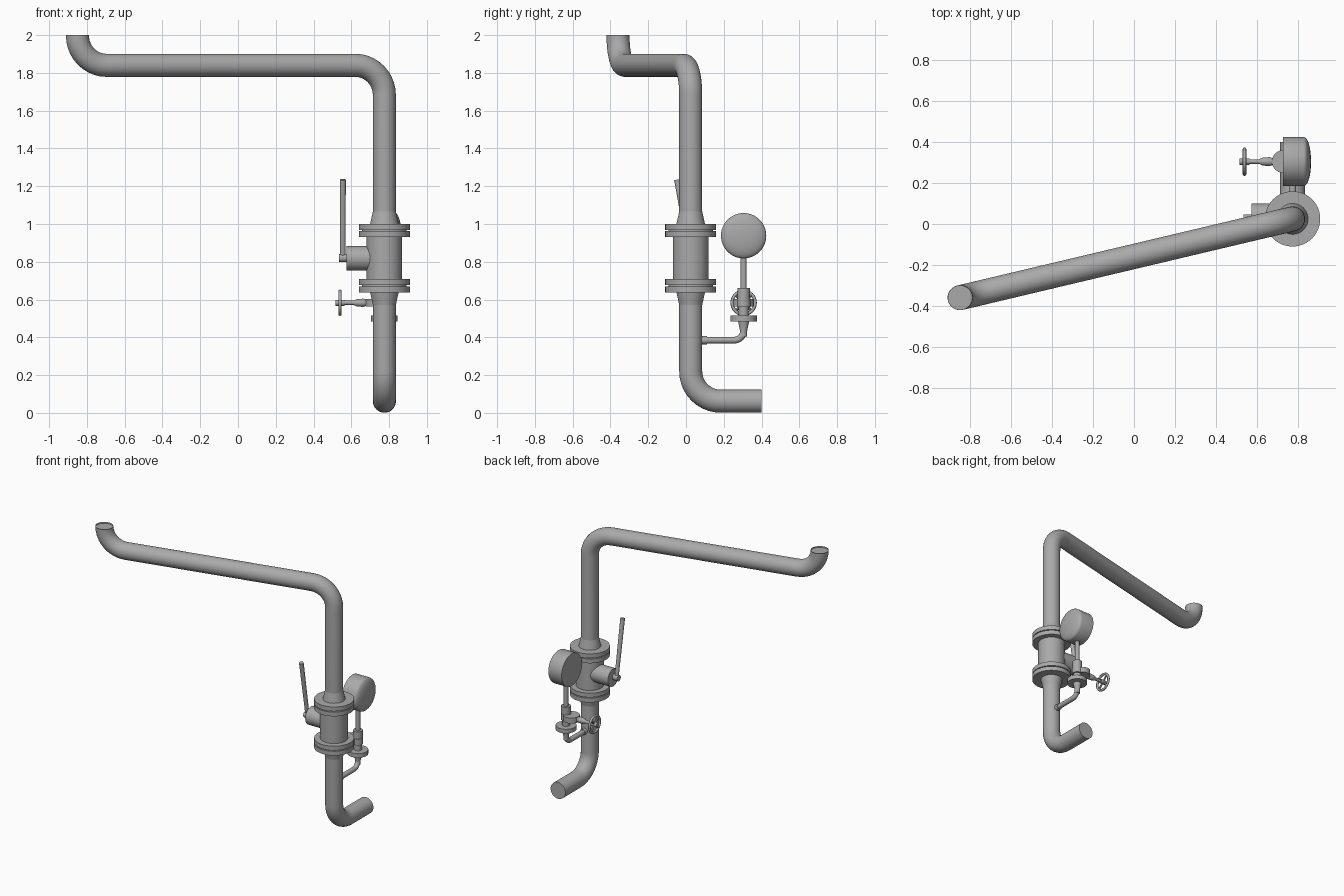
import bpy, bmesh, math
from mathutils import Vector

cube = bpy.data.objects.get("Cube")
if cube:
    bpy.data.objects.remove(cube, do_unlink=True)

steel = bpy.data.materials.new("grey_steel")
steel.use_nodes = True
GREY = (0.4, 0.4, 0.4, 1)
steel.diffuse_color = GREY
steel.node_tree.nodes["Principled BSDF"].inputs["Base Color"].default_value = GREY

UP, SIDE = Vector((0, 0, 1)), Vector((-1, 0, 0))
PX, PY = 0.775, 0.025        # riser axis
GY = 0.305                   # gauge axis


def finish(name, bm, angle=35):
    bmesh.ops.recalc_face_normals(bm, faces=bm.faces)
    me = bpy.data.meshes.new(name)
    bm.to_mesh(me)
    bm.free()
    me.materials.append(steel)
    ob = bpy.data.objects.new(name, me)
    bpy.context.collection.objects.link(ob)
    bpy.ops.object.select_all(action='DESELECT')
    ob.select_set(True)
    bpy.context.view_layer.objects.active = ob
    bpy.ops.object.shade_smooth_by_angle(angle=math.radians(angle))
    return ob


def tube(bm, rings, sides):
    """Skin (centre, axis, radius) rings and cap both ends."""
    loops, ref = [], None
    for centre, axis, r in rings:
        axis = axis.normalized()
        if ref is None:
            ref = axis.orthogonal()
        ref = (ref - axis * ref.dot(axis)).normalized()
        other = axis.cross(ref)
        steps = [2 * math.pi * i / sides for i in range(sides)]
        loops.append([bm.verts.new(centre + r * (ref * math.cos(a) + other * math.sin(a)))
                      for a in steps])
    for a, b in zip(loops, loops[1:]):
        for i in range(sides):
            j = (i + 1) % sides
            bm.faces.new((a[i], a[j], b[j], b[i]))
    return bm.faces.new(loops[0]), bm.faces.new(loops[-1])


def lathe(name, origin, axis, profile, sides=40):
    """Turn (distance along axis, radius) pairs into a solid."""
    bm = bmesh.new()
    tube(bm, [(Vector(origin) + axis * d, axis, r) for d, r in profile], sides)
    return finish(name, bm)


def pipe(name, corners, radius, bend, sides=32, bore=None, steps=10):
    """Round pipe through corner points, with circular elbows."""
    pts = [Vector(c) for c in corners]
    rings = [(pts[0], pts[1] - pts[0], radius)]
    for p, q, s in zip(pts, pts[1:], pts[2:]):
        u, v = (q - p).normalized(), (s - q).normalized()
        turn = u.angle(v)
        start = q - u * bend * math.tan(turn / 2)
        n = (v - u * u.dot(v)).normalized()
        for i in range(steps + 1):
            t = turn * i / steps
            rings.append((start + bend * (u * math.sin(t) + n * (1 - math.cos(t))),
                          u * math.cos(t) + n * math.sin(t), radius))
    rings.append((pts[-1], pts[-1] - pts[-2], radius))
    bm = bmesh.new()
    end = tube(bm, rings, sides)[1]
    if bore:                 # open mouth with a shallow bore
        bmesh.ops.inset_individual(bm, faces=[end], thickness=radius - bore)
        bmesh.ops.inset_individual(bm, faces=[end], thickness=0.001, depth=-0.01)
    bmesh.ops.remove_doubles(bm, verts=bm.verts, dist=0.0002)
    return finish(name, bm)


# Main pipe run
pipe("main_pipe", [(PX, 0.4, 0.062), (PX, PY, 0.062), (PX, PY, 1.84),
                   (-0.85, -0.36, 1.84), (-0.85, -0.36, 2.0)], 0.061, 0.158, bore=0.03)

# Ball valve body and the flange pairs above and below it
lathe("valve_body", (PX, PY, 0), UP, [(0.69, 0.094), (0.95, 0.094)])
for label, z in (("lower", 0.638), ("upper", 0.93)):
    for i, part in enumerate(("bottom", "top")):
        lathe(f"{label}_flange_{part}", (PX, PY, z + i * 0.038), UP,
              [(0, 0.135), (0.032, 0.135)], 48)
    lathe(f"{label}_gasket", (PX, PY, z + 0.03), UP, [(0, 0.118), (0.01, 0.118)])
for label, z, axis in (("lower", 0.64, -UP), ("upper", 0.998, UP)):
    lathe(f"{label}_weld_neck", (PX, PY, z), axis, [(0, 0.076), (0.07, 0.0605)])

# Valve bonnet and lever
lathe("valve_bonnet", (PX, PY + 0.01, 0.818), SIDE, [(0.05, 0.065), (0.2, 0.065)])
lathe("lever_hub", (PX, PY, 0.82), SIDE, [(0.19, 0.022), (0.24, 0.022)], 24)
lever = Vector((0, -0.072, 0.415))
lathe("lever", (0.555, PY, 0.82), lever.normalized(),
      [(-0.01, 0.014), (lever.length, 0.016)], 20)

# Gauge branch: tapping elbow, flange and needle valve body
pipe("gauge_elbow", [(PX, PY + 0.04, 0.385), (PX, GY, 0.385), (PX, GY, 0.46)],
     0.018, 0.05, 20)
lathe("branch_boss", (PX, PY + 0.05, 0.385), Vector((0, 1, 0)),
      [(0, 0.022), (0.035, 0.022)], 20)
lathe("branch_reducer", (PX, GY, 0), UP, [(0.405, 0.018), (0.43, 0.018), (0.488, 0.03)], 24)
lathe("branch_flange", (PX, GY, 0), UP, [(0.484, 0.07), (0.515, 0.07)])
lathe("needle_valve_body", (PX, GY, 0), UP,
      [(0.51, 0.026), (0.56, 0.026), (0.56, 0.036), (0.605, 0.036), (0.605, 0.033),
       (0.66, 0.033)], 24)
lathe("needle_valve_bonnet", (0.73, GY, 0), UP, [(0.563, 0.056), (0.604, 0.056)])

# Needle valve stem and handwheel
lathe("wheel_stem", (PX, GY, 0.583), SIDE,
      [(0.05, 0.022), (0.1, 0.018), (0.112, 0.022), (0.145, 0.02), (0.165, 0.011),
       (0.21, 0.011), (0.21, 0.016), (0.26, 0.016)], 20)
WX = 0.54
bm = bmesh.new()
count = 32
ring = []
for i in range(count):
    a = 2 * math.pi * i / count
    ring.append([bm.verts.new((WX + 0.009 * math.cos(b),
                               GY + (0.061 + 0.009 * math.sin(b)) * math.cos(a),
                               0.583 + (0.061 + 0.009 * math.sin(b)) * math.sin(a)))
                 for b in (k * math.pi / 4 for k in range(8))])
for i in range(count):
    for k in range(8):
        a, b = ring[i], ring[(i + 1) % count]
        bm.faces.new((a[k], a[(k + 1) % 8], b[(k + 1) % 8], b[k]))
finish("handwheel_rim", bm, 60)
for i in range(4):
    a = math.pi * (i / 2 + 0.25)
    lathe(f"handwheel_spoke_{i + 1}", (WX, GY, 0.583),
          Vector((0, math.cos(a), math.sin(a))), [(0, 0.007), (0.06, 0.007)], 10)

# Pressure gauge with a domed glass on its left
lathe("gauge_stem", (PX, GY, 0), UP, [(0.65, 0.016), (0.84, 0.016)], 20)
dome = [(0.83 + 0.035 * math.sin(t), 0.004 + 0.116 * math.cos(t))
        for t in (math.pi / 2 * i / 8 for i in range(9))]
lathe("gauge_case", (0, GY, 0.938), -SIDE, [(0.728, 0.12)] + dome, 48)
